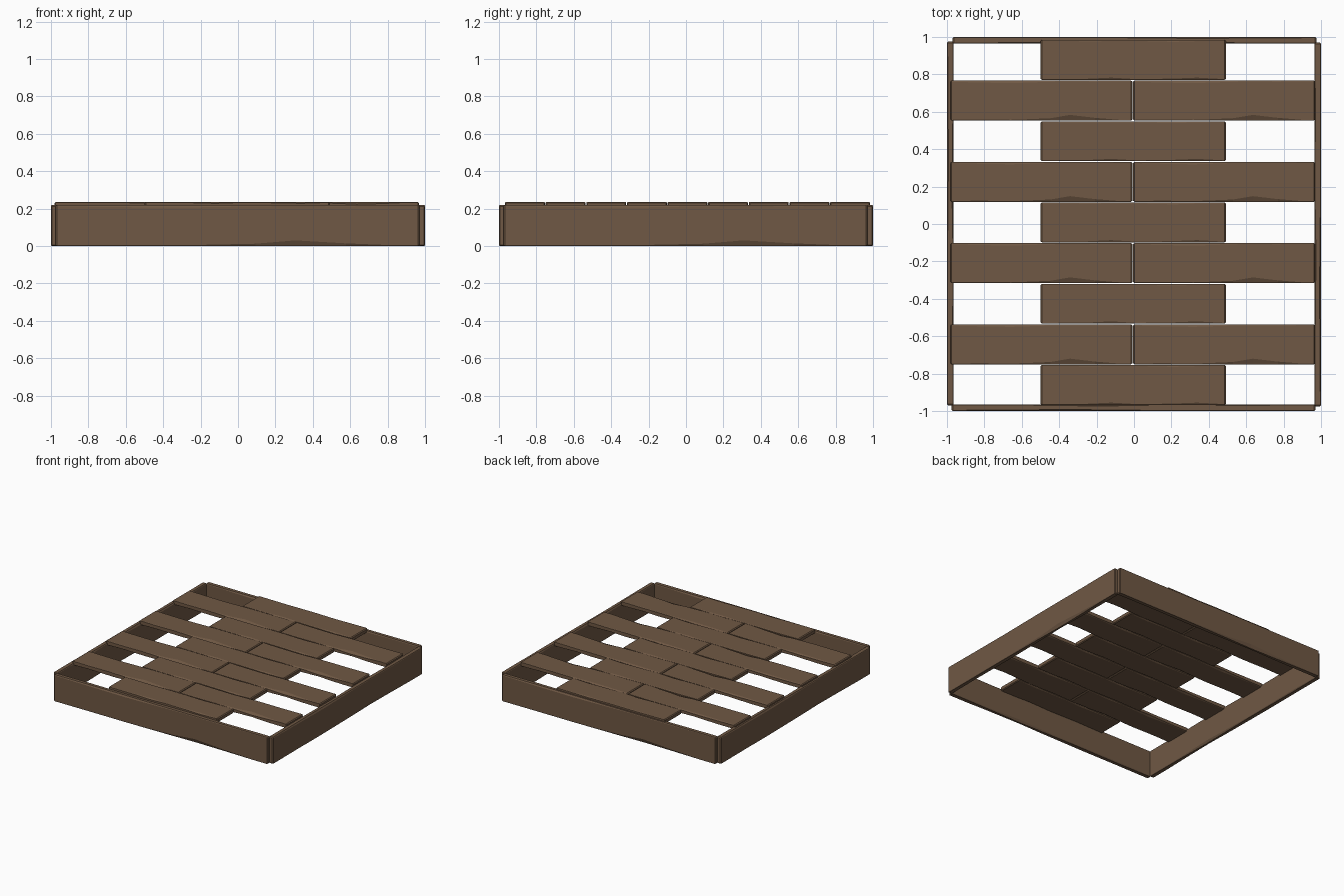
import bpy, bmesh, math
from mathutils import Matrix, Vector

if "Cube" in bpy.data.objects:
    bpy.data.objects.remove(bpy.data.objects["Cube"])

wood = bpy.data.materials.new("weathered_wood")
wood.diffuse_color = (0.16, 0.098, 0.058, 1)
wood.use_nodes = True
wood.node_tree.nodes["Principled BSDF"].inputs["Base Color"].default_value = wood.diffuse_color

T = 0.036  # board thickness

# chips along the board: (fraction, front top, back top, back bottom, front bottom)
WORN = [(0.00, .004, .006, .006, .005), (0.15, .006, .010, .006, .010),
        (0.33, .004, .013, .012, .006), (0.40, .006, .011, .016, .005),
        (0.55, .012, .006, .008, .012), (0.66, .030, .005, .005, .018),
        (0.80, .014, .006, .012, .008), (0.93, .004, .004, .006, .005),
        (1.00, .004, .004, .006, .005)]
PLAIN = [(0.00, .004, .004, .005, .005), (0.25, .006, .007, .008, .012),
         (0.38, .012, .006, .014, .008), (0.52, .004, .005, .006, .005),
         (0.72, .007, .010, .008, .014), (0.85, .012, .006, .012, .006),
         (1.00, .004, .004, .005, .005)]


def plank(name, length, width, chips, matrix):
    """Board along x with chamfered, chipped long edges and eased ends."""
    bm = bmesh.new()
    e = 0.007
    stations = [(-length / 2, chips[0][1:], e * 0.8)]
    for u, *c in chips:
        x = -length / 2 + e + u * (length - 2 * e)
        stations.append((x, c, 0))
    stations.append((length / 2, chips[-1][1:], e * 0.8))
    rings = []
    for x, (ft, bt, bb, fb), inset in stations:
        w, t = width / 2 - inset, T / 2 - inset
        drop = [min(0.6 * c, 0.012) for c in (ft, bt, bb, fb)]
        pts = [(-w, t - drop[0]), (-w + ft, t), (w - bt, t), (w, t - drop[1]),
               (w, -t + drop[2]), (w - bb, -t), (-w + fb, -t), (-w, -t + drop[3])]
        rings.append([bm.verts.new((x, y, z)) for y, z in pts])
    for a, b in zip(rings, rings[1:]):
        for i in range(8):
            j = (i + 1) % 8
            bm.faces.new((a[i], a[j], b[j], b[i]))
    bm.faces.new(rings[0])
    bm.faces.new(rings[-1])
    bmesh.ops.recalc_face_normals(bm, faces=bm.faces)
    mesh = bpy.data.meshes.new(name)
    bm.to_mesh(mesh)
    bm.free()
    mesh.materials.append(wood)
    ob = bpy.data.objects.new(name, mesh)
    ob.matrix_world = matrix
    bpy.context.collection.objects.link(ob)


# four upright frame boards, worn face outward
upright = Matrix.Rotation(math.pi / 2, 4, 'X')
for k, side in enumerate(("front", "right", "back", "left")):
    centre = Matrix.Translation(Vector((-0.003, -0.982, 0.109)))
    turn = Matrix.Rotation(k * math.pi / 2, 4, 'Z')
    plank(side + "_frame_board", 1.946, 0.218, WORN, turn @ centre @ upright)

# deck: single centre planks alternating with end-to-end pairs
for row in range(9):
    y = 0.877 - 0.2172 * row
    if row % 2 == 0:
        plank(f"centre_deck_plank_{row}", 0.99, 0.213, PLAIN,
              Matrix.Translation((-0.004, y, 0.217)))
    else:
        for x, side in ((-0.495, "left"), (0.482, "right")):
            plank(f"{side}_deck_plank_{row}", 0.973, 0.213, WORN,
                  Matrix.Translation((x, y, 0.217)))
